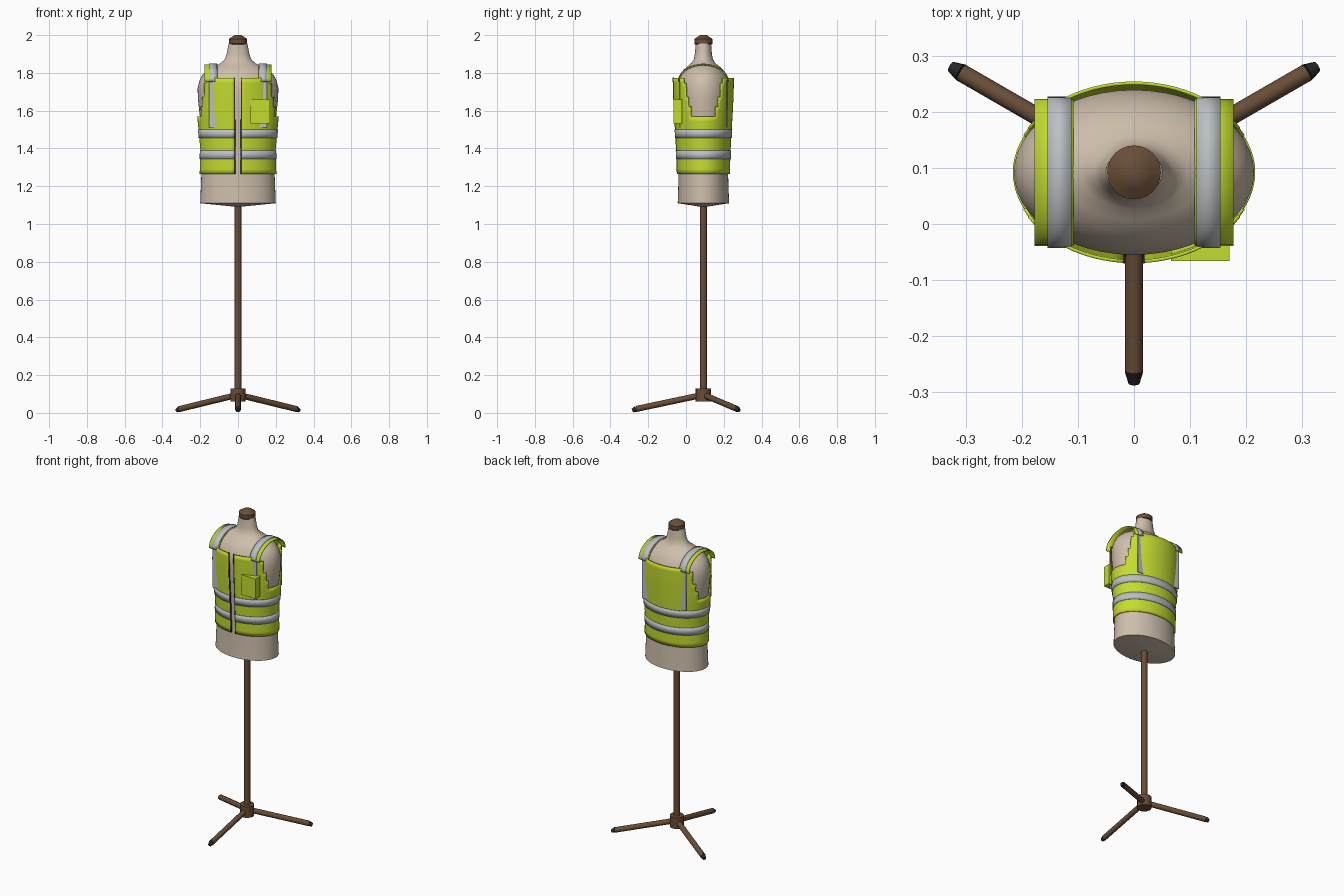
import bpy, bmesh
from math import sin, cos, pi, radians, degrees
from mathutils import Vector

if "Cube" in bpy.data.objects:
    bpy.data.objects.remove(bpy.data.objects["Cube"])

CY = 0.092  # depth of the stand axis


def material(name, r, g, b):
    m = bpy.data.materials.new(name)
    m.use_nodes = True
    m.diffuse_color = (r, g, b, 1)
    m.node_tree.nodes["Principled BSDF"].inputs["Base Color"].default_value = (r, g, b, 1)
    return m


LIME = material("lime fabric", 0.56, 0.72, 0.03)
SILVER = material("reflective silver", 0.50, 0.53, 0.55)
LINEN = material("beige linen", 0.62, 0.52, 0.41)
WOOD = material("brown wood", 0.14, 0.075, 0.038)
BLACK = material("black rubber", 0.02, 0.02, 0.025)


def finish(name, bm, mat, smooth=True):
    bmesh.ops.recalc_face_normals(bm, faces=bm.faces)
    mesh = bpy.data.meshes.new(name)
    bm.to_mesh(mesh)
    bm.free()
    mesh.materials.append(mat)
    ob = bpy.data.objects.new(name, mesh)
    bpy.context.collection.objects.link(ob)
    if smooth:
        bpy.ops.object.select_all(action="DESELECT")
        ob.select_set(True)
        bpy.context.view_layer.objects.active = ob
        bpy.ops.object.shade_smooth_by_angle(angle=radians(35))
    return ob


def loft(name, rings, mat, n=24):
    """Closed stack of elliptical rings: (z, half width, half depth)."""
    bm = bmesh.new()
    rows = [[bm.verts.new((a * cos(2 * pi * i / n), CY + b * sin(2 * pi * i / n), z))
             for i in range(n)] for z, a, b in rings]
    for lo, hi in zip(rows, rows[1:]):
        for i in range(n):
            j = (i + 1) % n
            bm.faces.new((lo[i], lo[j], hi[j], hi[i]))
    bm.faces.new(rows[0])
    bm.faces.new(rows[-1])
    return finish(name, bm, mat)


def rod(name, start, end, radius, mat, tip=None, n=12):
    a, b = Vector(start), Vector(end)
    bm = bmesh.new()
    bmesh.ops.create_cone(bm, cap_ends=True, segments=n, radius1=radius,
                          radius2=radius if tip is None else tip, depth=(b - a).length)
    turn = (b - a).to_track_quat("Z", "Y").to_matrix()
    bmesh.ops.rotate(bm, verts=bm.verts, cent=(0, 0, 0), matrix=turn)
    bmesh.ops.translate(bm, verts=bm.verts, vec=(a + b) / 2)
    return finish(name, bm, mat)


def box(name, lo, hi, mat):
    lo, hi = Vector(lo), Vector(hi)
    bm = bmesh.new()
    bmesh.ops.create_cube(bm, size=1)
    bmesh.ops.scale(bm, verts=bm.verts, vec=hi - lo)
    bmesh.ops.translate(bm, verts=bm.verts, vec=(lo + hi) / 2)
    return finish(name, bm, mat, False)


# Vest outline: height, half width, half depth
VEST = [(1.265, 0.203, 0.140), (1.39, 0.199, 0.144), (1.50, 0.209, 0.150),
        (1.58, 0.217, 0.155), (1.68, 0.219, 0.160), (1.773, 0.218, 0.162)]


def vest_size(z):
    for (z0, a0, b0), (z1, a1, b1) in zip(VEST, VEST[1:]):
        if z <= z1 or z1 == VEST[-1][0]:
            t = (z - z0) / (z1 - z0)
            return a0 + (a1 - a0) * t, b0 + (b1 - b0) * t


def shell(name, z0, z1, rows, cols, offset, thick, keep, mat):
    """Sheet wrapped on the vest outline; keep(angle, z) picks its faces."""
    bm = bmesh.new()
    grid = []
    for r in range(rows + 1):
        z = z0 + (z1 - z0) * r / rows
        a, b = vest_size(z)
        grid.append([bm.verts.new(((a + offset) * cos(2 * pi * c / cols),
                                   CY + (b + offset) * sin(2 * pi * c / cols), z))
                     for c in range(cols)])
    for r in range(rows):
        for c in range(cols):
            angle = degrees(2 * pi * (c + 0.5) / cols)
            if keep(angle, z0 + (z1 - z0) * (r + 0.5) / rows):
                d = (c + 1) % cols
                bm.faces.new((grid[r][c], grid[r][d], grid[r + 1][d], grid[r + 1][c]))
    bmesh.ops.delete(bm, geom=[v for v in bm.verts if not v.link_faces], context="VERTS")
    ob = finish(name, bm, mat)
    mod = ob.modifiers.new("thickness", "SOLIDIFY")
    mod.thickness = thick
    mod.offset = -1
    return ob


def off_front(angle):
    return abs(angle - 270)


def vest_keep(angle, z):
    if off_front(angle) < 5:
        return False
    side = min(angle, abs(angle - 180), 360 - angle)
    return z < 1.582 or side > 25 + 15 * (z - 1.582) / 0.19


# Stand: pole, hub and three legs with rubber feet
rod("pole", (0, CY, 0.06), (0, CY, 1.11), 0.018, WOOD, n=16)
rod("hub", (0, CY, 0.06), (0, CY, 0.13), 0.041, WOOD, n=16)
for side, deg in (("front", 270), ("left", 30), ("right", 150)):
    d = Vector((cos(radians(deg)), sin(radians(deg)), 0))
    axis = Vector((0, CY, 0))
    start = axis + d * 0.02 + Vector((0, 0, 0.092))
    ankle = axis + d * 0.355 + Vector((0, 0, 0.021))
    toe = axis + d * 0.376 + Vector((0, 0, 0.0125))
    rod(side + "_leg", start, ankle, 0.016, WOOD)
    rod(side + "_foot", ankle, toe, 0.0165, BLACK, tip=0.010)

# Body form and neck cap
loft("torso", [(1.092, 0.02, 0.02), (1.11, 0.200, 0.136), (1.26, 0.194, 0.131),
               (1.40, 0.187, 0.130), (1.50, 0.194, 0.136), (1.58, 0.203, 0.142),
               (1.66, 0.212, 0.147), (1.72, 0.214, 0.147), (1.76, 0.204, 0.138),
               (1.79, 0.188, 0.124), (1.815, 0.162, 0.106), (1.835, 0.128, 0.084),
               (1.85, 0.095, 0.065), (1.87, 0.071, 0.051), (1.90, 0.060, 0.045),
               (1.955, 0.050, 0.041)], LINEN, 48)
loft("neck_cap", [(1.95, 0.044, 0.044), (1.955, 0.048, 0.048), (1.98, 0.048, 0.048),
                  (1.992, 0.030, 0.030), (2.0, 0.017, 0.017)], WOOD)

# Vest body, reflective bands and front zip
shell("vest_body", 1.265, 1.773, 20, 72, 0, 0.006, vest_keep, LIME)
for label, z in (("lower", 1.344), ("upper", 1.455)):
    shell(label + "_band", z, z + 0.046, 2, 72, 0.003, 0.003,
          lambda a, z: off_front(a) > 5, SILVER)
shell("front_zip", 1.265, 1.776, 16, 360, 0.001, 0.008,
      lambda a, z: 3.9 < off_front(a) < 5.2, BLACK)


def strap(name, x0, x1, half, base, rise, thick, mat):
    """Flat ribbon arched over a shoulder."""
    bm = bmesh.new()
    n = 20
    rows = []
    for i in range(n + 1):
        t = pi * i / n
        y, z = CY - half * cos(t), base + rise * sin(t)
        rows.append((bm.verts.new((x0, y, z)), bm.verts.new((x1, y, z))))
    for p, q in zip(rows, rows[1:]):
        bm.faces.new((p[0], p[1], q[1], q[0]))
    ob = finish(name, bm, mat)
    mod = ob.modifiers.new("thickness", "SOLIDIFY")
    mod.thickness = thick
    mod.offset = 0


# Shoulder straps with reflective ribbons running down chest and back
for side, s in (("left", 1), ("right", -1)):
    strap(side + "_shoulder", s * 0.108, s * 0.177, 0.128, 1.753, 0.088, 0.006, LIME)
    strap(side + "_shoulder_ribbon", s * 0.111, s * 0.154, 0.133, 1.755, 0.092, 0.004, SILVER)
    xs = sorted((s * 0.111, s * 0.154))
    for face, y in (("chest", CY - 0.125), ("back", CY + 0.125)):
        box(f"{side}_{face}_ribbon", (xs[0], y - 0.002, 1.51), (xs[1], y + 0.002, 1.76), SILVER)

# Chest pocket on the left
box("chest_pocket", (0.066, -0.066, 1.533), (0.170, -0.022, 1.66), LIME)
